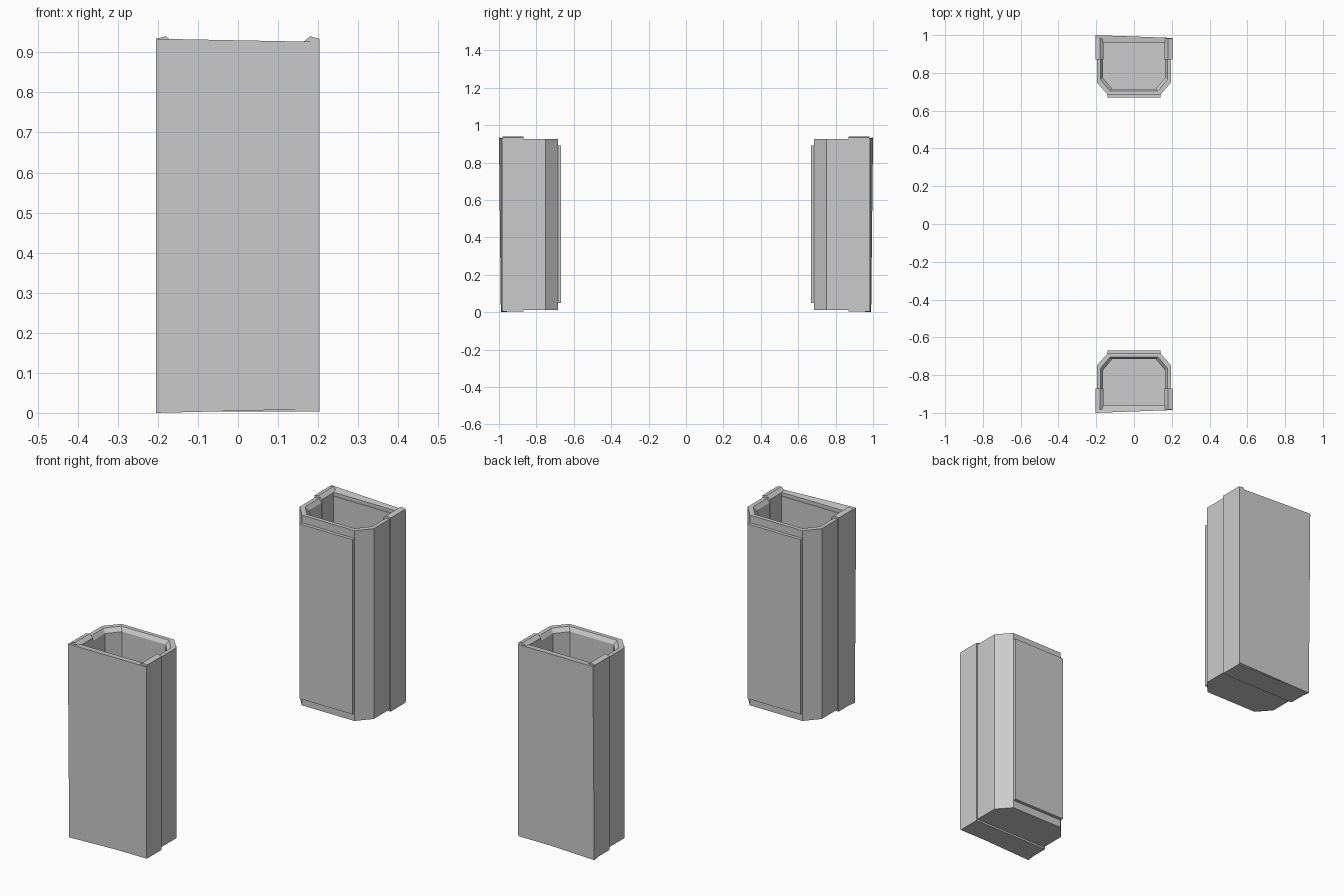
import bpy, bmesh

if "Cube" in bpy.data.objects:
    bpy.data.objects.remove(bpy.data.objects["Cube"])


def finish(name, bm):
    """Make an object mirrored to the opposite end (across y = 0)."""
    bmesh.ops.recalc_face_normals(bm, faces=bm.faces)
    me = bpy.data.meshes.new(name)
    bm.to_mesh(me)
    bm.free()
    ob = bpy.data.objects.new(name, me)
    bpy.context.collection.objects.link(ob)
    mod = ob.modifiers.new("opposite_copy", 'MIRROR')
    mod.use_axis = (False, True, False)
    mod.use_mirror_merge = False
    return ob


def loft(name, rings):
    """Bridge equal-length rings and cap the first and last."""
    bm = bmesh.new()
    vs = [[bm.verts.new(p) for p in r] for r in rings]
    n = len(vs[0])
    for a, b in zip(vs, vs[1:]):
        for i in range(n):
            j = (i + 1) % n
            bm.faces.new((a[i], a[j], b[j], b[i]))
    bm.faces.new(vs[0])
    bm.faces.new(vs[-1])
    return finish(name, bm)


def section(w, y_front, y_chamfer, w_back, y_back, z):
    """Plan outline: square at the front, chamfered corners at the back."""
    half = [(w, y_front), (w, y_chamfer), (w_back, y_back)]
    return [(x, y, z) for x, y in half] + [(-x, y, z) for x, y in reversed(half)]


# hollow bin body: outside up, over the rim, bevel, inside down to the floor
outer = (0.197, -0.983, -0.75, 0.14, -0.685)
rim = (0.178, -0.972, -0.765, 0.127, -0.704)
inner = (0.165, -0.957, -0.775, 0.116, -0.716)
loft("bin_body", [section(*outer, 0.012), section(*outer, 0.927),
                  section(*rim, 0.927), section(*inner, 0.908),
                  section(*inner, 0.022)])

# U-shaped outer sleeve: raised side rims and stepped base
half = [(0.203, 0.003), (0.203, 0.934), (0.18, 0.94), (0.162, 0.925), (0.162, 0.028)]
u = half + [(-x, z) for x, z in reversed(half)]
loft("side_sleeve", [[(x, y, z) for x, z in u] for y in (-0.982, -0.87)])

# outward wall panel, slightly skewed at its left edge
back = [(-0.203, 0.002), (0.203, 0.01), (0.203, 0.926), (-0.203, 0.926)]
face = [(-0.205, -0.99, 0.0), (0.203, -0.985, 0.01),
        (0.203, -0.985, 0.926), (-0.205, -1.0, 0.934)]
loft("outer_wall", [[(x, -0.958, z) for x, z in back], face])

# raised panel on the inward-facing side
panel = [(-0.14, 0.05), (0.14, 0.05), (0.14, 0.89), (-0.14, 0.89)]
loft("inset_panel", [[(x, y, z) for x, z in panel] for y in (-0.69, -0.669)])
